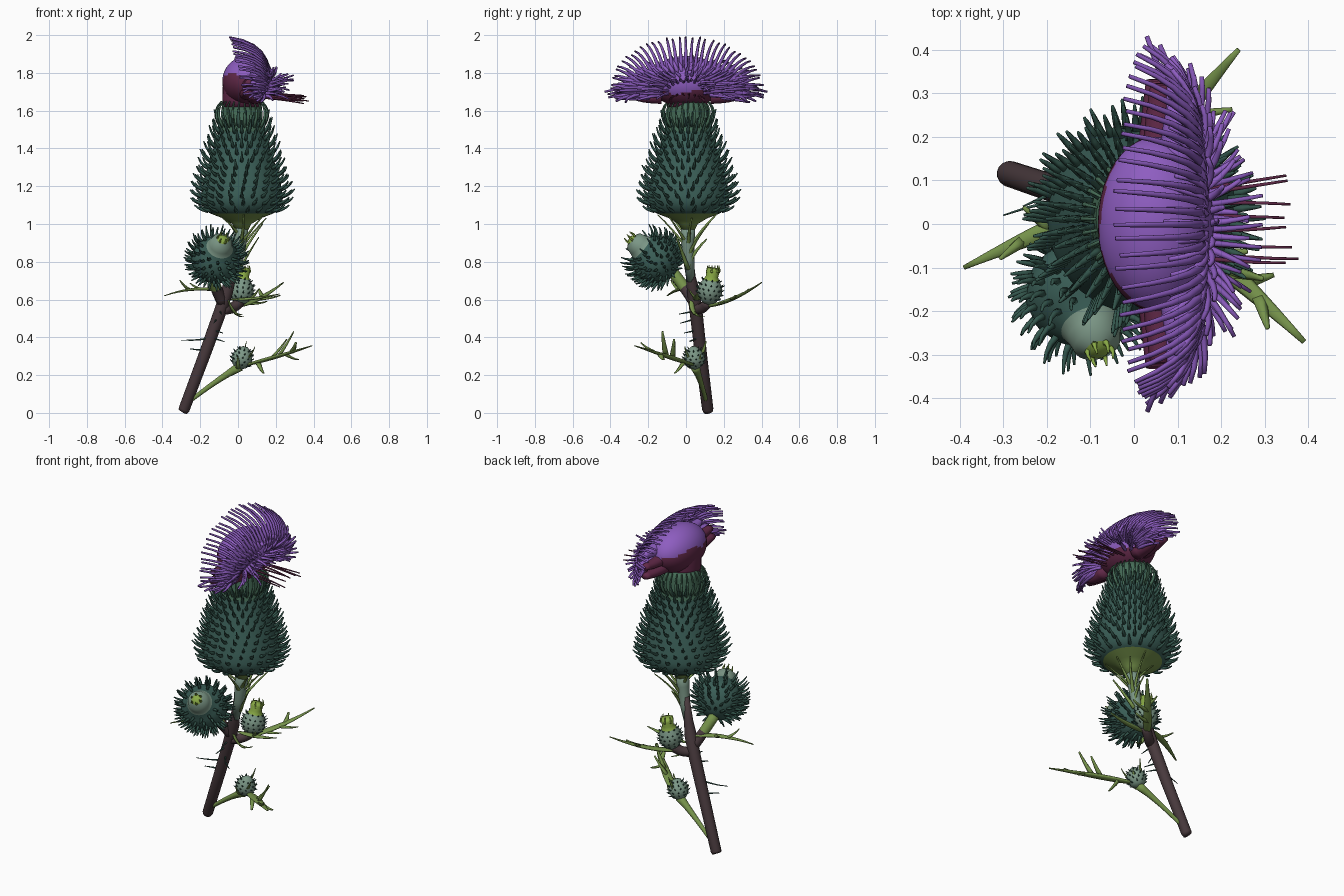
import bpy, bmesh, math, random
from mathutils import Vector as V
random.seed(4)

COLORS = [("dark teal", (0.042, 0.112, 0.094)), ("deep green", (0.033, 0.092, 0.072)),
          ("mid green", (0.06, 0.15, 0.095)), ("leaf green", (0.18, 0.29, 0.07)),
          ("grey green", (0.20, 0.31, 0.24)), ("yellow green", (0.25, 0.40, 0.06)),
          ("violet", (0.27, 0.11, 0.53)), ("petal purple", (0.22, 0.09, 0.44)),
          ("maroon", (0.12, 0.022, 0.065)), ("brown stem", (0.066, 0.042, 0.047))]
MATS = []
for n, c in COLORS:
    m = bpy.data.materials.new(n)
    m.diffuse_color = (*c, 1)
    MATS.append(m)
TEAL, DEEP, MID, LEAF, GREY, YELLOW, VIOLET, PETAL, MAROON, BROWN = range(10)


def finish(bm, name):
    bmesh.ops.recalc_face_normals(bm, faces=bm.faces)
    me = bpy.data.meshes.new(name)
    bm.to_mesh(me)
    bm.free()
    for m in MATS:
        me.materials.append(m)
    ob = bpy.data.objects.new(name, me)
    bpy.context.collection.objects.link(ob)
    me.shade_smooth()
    return ob


def bez(a, b, c, n=5):
    a, b, c = V(a), V(b), V(c)
    return [a * (1 - t) ** 2 + b * 2 * t * (1 - t) + c * t * t for t in (i / n for i in range(n + 1))]


def tube(bm, pts, radii, mat, sides=6, flat=1.0):
    """Skin rings of the given radii along a path; mat is one index or one per segment."""
    pts = [V(p) for p in pts]
    d = (pts[-1] - pts[0]).normalized()
    ref = V((1, 0, 0)) if abs(d.z) > 0.8 else V((0, 0, 1))
    rings = []
    for i, p in enumerate(pts):
        t = (pts[min(i + 1, len(pts) - 1)] - pts[max(i - 1, 0)]).normalized()
        u = ref.cross(t).normalized()
        v = t.cross(u)
        rings.append([bm.verts.new(p + (u * math.cos(k * math.tau / sides) +
                      v * flat * math.sin(k * math.tau / sides)) * radii[i]) for k in range(sides)])
    for i in range(len(rings) - 1):
        for k in range(sides):
            j = (k + 1) % sides
            f = bm.faces.new((rings[i][k], rings[i][j], rings[i + 1][j], rings[i + 1][k]))
            f.material_index = mat[i] if isinstance(mat, list) else mat
    for ring, e in ((rings[0], 0), (rings[-1], -1)):
        bm.faces.new(ring).material_index = mat[e] if isinstance(mat, list) else mat


def spike(bm, a, b, c, r, mat, n=3, flat=1.0, sides=5, taper=0.68):
    tube(bm, bez(a, b, c, n), [r * (1 - taper * i / n) for i in range(n + 1)], mat, sides, flat)


def leaf(bm, a, b, c, w, lobes=()):
    pts = bez(a, b, c, 10)
    tube(bm, pts, [w * (0.4 + 0.8 * math.sin(math.pi * (i / 10) ** 0.8)) * (1 - 0.4 * i / 10)
                   for i in range(11)], LEAF, 8, 0.4)
    for i, off in lobes:
        p = pts[i]
        spike(bm, p, p + V(off) * 0.6 + V((0, 0, -0.01)), p + V(off), w * 0.7, LEAF, 4, 0.55)


def lookup(profile, h):
    for (h0, r0), (h1, r1) in zip(profile, profile[1:]):
        if h <= h1:
            return r0 + (r1 - r0) * (h - h0) / (h1 - h0)
    return profile[-1][1]


def bulb(name, base, axis, profile, mats, rows, span, per_r, out, up, r, least=8):
    """Turned body with rows of curved spines; out and up run from first to last row."""
    base, ax = V(base), V(axis).normalized()
    bm = bmesh.new()
    tube(bm, [base + ax * h for h, _ in profile], [q for _, q in profile], mats, 36)
    u = ax.orthogonal().normalized()
    v = ax.cross(u)
    for i in range(rows):
        s = i / (rows - 1)
        h = span[0] + (span[1] - span[0]) * s
        q = lookup(profile, h)
        n = max(least, int(q * per_r))
        o, w = out[0] + (out[1] - out[0]) * s, up[0] + (up[1] - up[0]) * s
        for k in range(n):
            a = (k + 0.5 * (i % 2)) * math.tau / n
            d = u * math.cos(a) + v * math.sin(a)
            p = base + ax * h + d * (q - 0.006)
            g = random.uniform(0.88, 1.12)
            spike(bm, p, p + d * o * 0.75 + ax * w * 0.3, p + (d * o + ax * w) * g, r, DEEP)
    return finish(bm, name)


# main flower head: spiny bulb with an olive underside
bulb("main_bulb", (0.02, 0.012, 0.97), (0, 0, 1),
     [(0, .035), (.03, .05), (.06, .10), (.085, .165), (.10, .19), (.14, .215), (.18, .218), (.23, .208),
      (.33, .182), (.43, .15), (.52, .122), (.58, .108), (.64, .108), (.68, .10)],
     [LEAF] * 3 + [TEAL] * 7 + [MID] * 3, 13, (.098, .55), 112, (.068, .036), (.03, .08), .011, 20)
# tight collar scales under the petals
bm = bmesh.new()
for k in range(26):
    a = k * math.tau / 26
    d = V((math.cos(a), math.sin(a), 0))
    c = V((0.02, 0.012, 0))
    spike(bm, c + d * .108 + V((0, 0, 1.51)), c + d * .17 + V((0, 0, 1.59)), c + d * .108 + V((0, 0, 1.65)), .010, MID, 5)
finish(bm, "collar_scales")

# side buds
bulb("side_bulb", (-.145, -.065, .735), (.04, -.14, .115),
     [(0, .025), (.02, .07), (.06, .110), (.11, .130), (.16, .124), (.20, .098), (.225, .072), (.25, .062),
      (.28, .054), (.295, .03), (.305, .02)],
     [TEAL] * 6 + [GREY] * 3 + [YELLOW], 9, (.02, .205), 135, (.058, .042), (-.012, .052), .0095, 12)
bulb("middle_bud", (.01, .115, .575), (.02, .03, .19),
     [(0, .02), (.02, .045), (.06, .066), (.10, .062), (.13, .042), (.15, .032), (.18, .036), (.195, .03)],
     [GREY] * 4 + [YELLOW] * 3, 5, (.03, .125), 220, (.02, .016), (.008, .012), .005, 8)
bulb("low_bud", (.005, .05, .235), (.03, -.01, .10),
     [(0, .015), (.015, .04), (.05, .056), (.08, .05), (.105, .03), (.12, .015)],
     GREY, 5, (.025, .10), 220, (.02, .014), (.006, .014), .005, 8)

# stems
bm = bmesh.new()
tube(bm, [(-.292, .118, .008), (-.285, .115, .02), (-.18, .08, .30), (-.10, .055, .52), (-.06, .04, .64), (-.035, .025, .72),
          (-.015, .018, .86)], [.026, .03, .032, .034, .034, .026, .016], BROWN, 14)
tube(bm, bez((-.08, .045, .58), (-.12, .0, .66), (-.145, -.07, .745), 6), [.03] * 7, [BROWN] * 3 + [LEAF] * 3, 10)
tube(bm, bez((-.08, .045, .55), (-.03, .09, .54), (.012, .118, .59), 5), [.028] * 6, BROWN, 10)
for z in (.33, .40, .44, .50, .54):
    t = (z - .02) / .62
    p = V((-.285 + .225 * t, .115 - .075 * t, z))
    a = random.uniform(0, math.tau)
    d = V((math.cos(a), math.sin(a), random.uniform(-.3, .3)))
    spike(bm, p, p + d * .06, p + d * .09, .006, DEEP)
spike(bm, (-.13, .06, .40), (-.22, .05, .38), (-.30, .02, .385), .006, DEEP)
finish(bm, "main_stem")
bm = bmesh.new()
tube(bm, [(-.035, .025, .70), (0, .014, .82), (.012, .01, .92), (.02, .012, 1.0)], [.022, .03, .036, .038], GREY, 12)
tube(bm, bez((-.27, .11, .05), (-.12, .08, .17), (.01, .048, .245), 8),
     [.01, .011, .012, .013, .014, .016, .018, .022, .026], LEAF, 10)
finish(bm, "green_stems")

# leaves and sepals
bm = bmesh.new()
leaf(bm, (.03, .05, .25), (.22, -.10, .30), (.39, -.27, .355), .026,
     [(2, (.03, -.05, -.06)), (4, (.08, .01, .10)), (5, (.08, -.02, .13)), (6, (.07, .02, -.03)), (7, (.02, -.07, .05))])
for x, y, z in ((.05, .07, .26), (.06, .01, .30), (.0, .0, .25), (.03, .09, .33)):
    leaf(bm, (.0, .05, .235), (x, y, z - .02), (x * 1.5, y * 1.4 - .02, z + .05), .012)
leaf(bm, (-.02, .09, .56), (.10, .24, .58), (.24, .40, .69), .024,
     [(3, (.10, .02, .01)), (5, (.12, .02, .02)), (6, (-.02, .06, .04))])
leaf(bm, (-.07, .04, .64), (-.22, -.02, .68), (-.39, -.10, .62), .021,
     [(4, (-.06, .05, .03)), (6, (-.05, -.04, .05))])
leaf(bm, (-.04, .06, .60), (.10, .05, .60), (.22, .06, .63), .02, [(4, (.04, -.04, .05))])
leaf(bm, (-.06, .03, .62), (-.02, .02, .50), (.03, .10, .51), .014, [(5, (.04, 0, -.01))])
for x, y, z, z0 in ((.15, .03, 1.03, .86), (.13, -.09, 1.04, .88), (.03, -.15, 1.05, .86), (-.08, -.07, 1.03, .92),
                    (-.09, .08, 1.05, .90), (.05, .16, 1.05, .84), (.13, .12, 1.0, .82), (.11, -.05, .93, .76),
                    (.02, .11, .92, .78)):
    spike(bm, (.01, .012, z0), (.02 + x * .3, y * .35, (z + z0) / 2), (x, y, z), .014, LEAF, 5, .6)
# frilled tips on the side bulb and the middle bud
for c, ax, r, h in (((.03, .145, .745), (0, 0, 1), .03, .035), ((-.08, -.288, .92), (.04, -.14, .115), .026, .03)):
    ax = V(ax).normalized()
    u = ax.orthogonal().normalized()
    for k in range(6):
        a = k * math.tau / 6
        d = (u * math.cos(a) + ax.cross(u) * math.sin(a)) * r
        p = V(c)
        spike(bm, p + d, p + d * 1.3, p + d + ax * h, .008, YELLOW)
finish(bm, "leaves")

# flower dome: maroon below a wavy line, violet above
bm = bmesh.new()
bmesh.ops.create_uvsphere(bm, u_segments=40, v_segments=28, radius=1)
for v in bm.verts:
    v.co = V((.05 + .133 * v.co.x, .20 * v.co.y, 1.755 + .135 * v.co.z))
for f in bm.faces:
    c = f.calc_center_median()
    f.material_index = MAROON if c.z < 1.79 + .015 * math.sin(c.y * 30) - .5 * max(c.x + .02, 0) else VIOLET
tube(bm, [(.02, 0, 1.62), (.02, 0, 1.66), (.022, 0, 1.72), (.025, 0, 1.77)], [.10, .102, .103, .102], MAROON, 32)
# side lobes: maroon underneath, violet on top
for s in (-1, 1):
    for x, z, l, m in ((.05, 1.69, .33, MAROON), (.09, 1.67, .28, MAROON), (.06, 1.74, .32, MAROON),
                       (.09, 1.74, .33, VIOLET), (.10, 1.79, .27, VIOLET)):
        spike(bm, (x, s * .13, z), (x, s * .25, z - .005), (x, s * l, z + .01), .045, m, 6, .8, 10, .5)
finish(bm, "flower_dome")

# petals: each fan spans an arc around the dome, from leaning back to pointing out
bm = bmesh.new()


def fan(n, spread, base, mid, tip, r, mat, jit):
    for i in range(n):
        a = math.radians(spread) * (2 * i / (n - 1) - 1)
        s, c = math.sin(a), math.cos(a)
        pts = [V((x + k * (1 - c), y * s, z + h * c)) for x, k, y, z, h in (base, mid, tip)]
        pts[2] += V([random.uniform(-jit, jit) for _ in range(3)])
        spike(bm, *pts, r, mat, 5, 1, 5, .55)


fan(37, 92, (.16, -.02, .26, 1.70, .11), (.15, -.03, .35, 1.71, .25), (-.04, .07, .405, 1.70, .29), .0115, PETAL, .008)
fan(33, 97, (.16, -.03, .20, 1.70, .10), (.18, -.04, .32, 1.69, .18), (.08, .0, .39, 1.69, .20), .0125, VIOLET, .016)
fan(29, 102, (.14, -.02, .17, 1.69, .08), (.20, -.05, .28, 1.68, .11), (.19, -.07, .36, 1.68, .14), .0125, PETAL, .02)
fan(21, 98, (.13, 0, .13, 1.69, .06), (.20, -.02, .19, 1.69, .08), (.25, -.05, .27, 1.67, .12), .0115, VIOLET, .024)
fan(12, 92, (.12, 0, .09, 1.69, .05), (.20, 0, .11, 1.70, .06), (.28, -.03, .15, 1.68, .10), .010, PETAL, .024)
fan(8, 85, (.10, 0, .07, 1.67, .02), (.22, 0, .09, 1.66, .03), (.36, 0, .10, 1.63, .05), .007, MAROON, .018)
for s in (-1, 1):
    for x, y, z in ((.03, .43, 1.70), (.06, .41, 1.67), (.10, .37, 1.65), (.12, .32, 1.645)):
        spike(bm, (.12, s * .2, 1.70), (x + .04, s * .32, z + .03), (x, s * y, z), .012, PETAL, 5, 1, 5, .5)
finish(bm, "petals")
